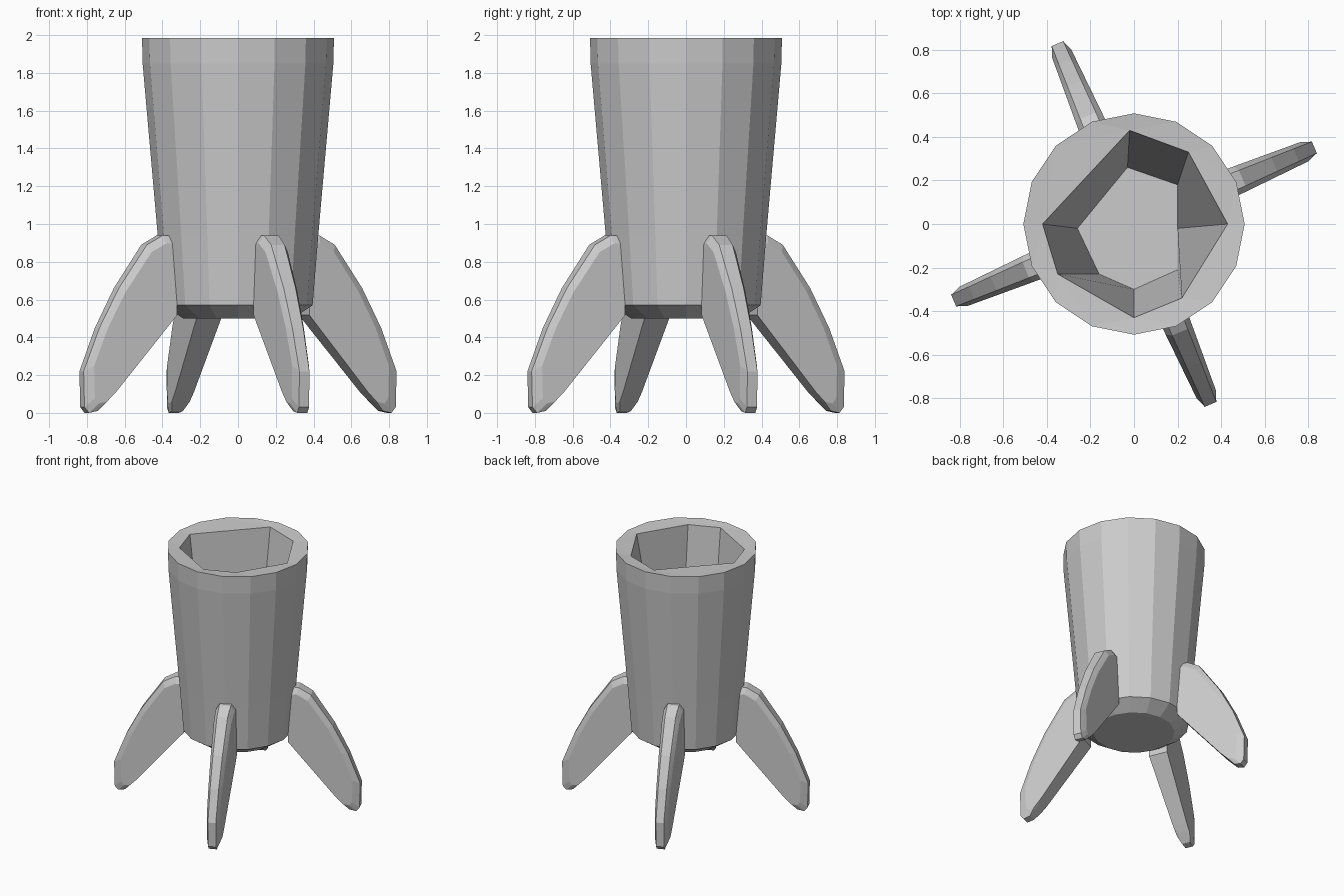
import bpy, bmesh
from math import cos, sin, pi, radians
from mathutils import Matrix

if "Cube" in bpy.data.objects:
    bpy.data.objects.remove(bpy.data.objects["Cube"])


def finish(bm, name):
    bmesh.ops.recalc_face_normals(bm, faces=bm.faces)
    me = bpy.data.meshes.new(name)
    bm.to_mesh(me)
    bm.free()
    ob = bpy.data.objects.new(name, me)
    bpy.context.collection.objects.link(ob)
    return ob


def circle(r, n=16):
    return [(r * cos(2 * pi * i / n), r * sin(2 * pi * i / n)) for i in range(n)]


def ring(bm, pts, z):
    return [bm.verts.new((x, y, z)) for x, y in pts]


def wall(bm, a, b):
    n = len(a)
    for i in range(n):
        j = (i + 1) % n
        bm.faces.new((a[i], a[j], b[j], b[i]))


# Hollow tapered cup: round outside, coarse seven-sided cavity
bm = bmesh.new()
outer = [ring(bm, circle(r), z) for r, z in
         [(0.29, 0.50), (0.395, 0.57), (0.425, 0.94), (0.505, 1.85), (0.508, 1.985)]]
for a, b in zip(outer, outer[1:]):
    wall(bm, a, b)
bm.faces.new(outer[0])
rim = ring(bm, [(0.43, 0), (0.25, 0.33), (-0.02, 0.43), (-0.42, 0),
                (-0.35, -0.23), (0, -0.43), (0.22, -0.34)], 1.975)
floor = ring(bm, [(0.20, -0.02), (0.20, 0.18), (-0.03, 0.26), (-0.26, -0.02),
                  (-0.16, -0.23), (0, -0.30), (0.20, -0.21)], 0.72)
wall(bm, rim, floor)
bm.faces.new(floor)
edges = [bm.edges.get((loop[i - 1], loop[i])) for loop in (outer[-1], rim)
         for i in range(len(loop))]
bmesh.ops.triangle_fill(bm, edges=edges, use_beauty=True, normal=(0, 0, 1))
finish(bm, "cup_body")

# Four swept fins, thicker in the middle with chamfered outer edges
profile = [(0.38, 0.94), (0.45, 0.94), (0.54, 0.89), (0.70, 0.66), (0.81, 0.45),
           (0.90, 0.22), (0.895, 0.03), (0.87, 0.0), (0.82, 0.01), (0.76, 0.07),
           (0.41, 0.49), (0.38, 0.52)]
for k, side in enumerate(("right", "back", "left", "front")):
    bm = bmesh.new()
    for r, z in profile:
        half = 0.072 - 0.024 * (r - 0.38) / 0.52
        for s in (-1, 1):
            bm.verts.new((r, s * half * 0.6, z))
            bm.verts.new((0.38 + (r - 0.38) * 0.9, s * half, 0.5 + (z - 0.5) * 0.9))
    hull = bmesh.ops.convex_hull(bm, input=bm.verts)
    spare = {g for g in hull["geom_interior"] if isinstance(g, bmesh.types.BMVert)}
    bmesh.ops.delete(bm, geom=list(spare), context='VERTS')
    bmesh.ops.transform(bm, matrix=Matrix.Rotation(radians(23 + 90 * k), 4, 'Z'),
                        verts=bm.verts)
    finish(bm, side + "_fin")
